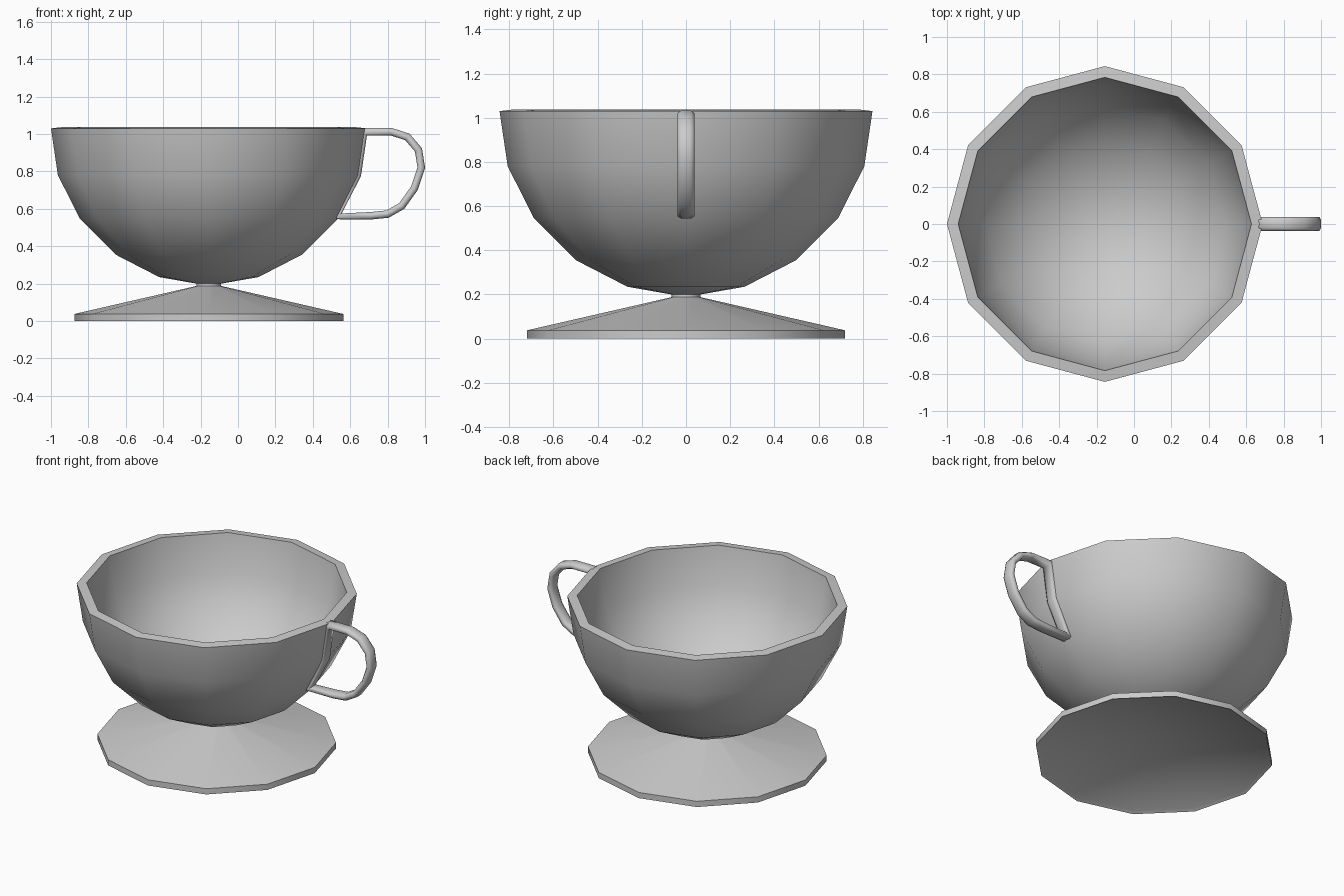
import bpy, bmesh, math
from mathutils import Vector

if "Cube" in bpy.data.objects:
    bpy.data.objects.remove(bpy.data.objects["Cube"])

AXIS_X = -0.156   # centre of bowl and foot
SIDES = 12


def finish(name, bm, angle=42):
    bmesh.ops.recalc_face_normals(bm, faces=bm.faces)
    mesh = bpy.data.meshes.new(name)
    bm.to_mesh(mesh)
    bm.free()
    ob = bpy.data.objects.new(name, mesh)
    bpy.context.collection.objects.link(ob)
    bpy.ops.object.select_all(action='DESELECT')
    ob.select_set(True)
    bpy.context.view_layer.objects.active = ob
    bpy.ops.object.shade_smooth_by_angle(angle=math.radians(angle))
    return ob


def lathe(name, profile):
    """Revolve (radius, z) points, starting and ending on the axis."""
    bm = bmesh.new()
    rings = []
    for r, z in profile:
        if r == 0:
            rings.append([bm.verts.new((AXIS_X, 0, z))] * SIDES)
        else:
            rings.append([bm.verts.new((AXIS_X + r * math.cos(a), r * math.sin(a), z))
                          for a in (math.tau * i / SIDES for i in range(SIDES))])
    for lo, hi in zip(rings, rings[1:]):
        for i in range(SIDES):
            j = (i + 1) % SIDES
            bm.faces.new(dict.fromkeys((lo[i], lo[j], hi[j], hi[i])))
    return finish(name, bm)


def sweep_loop(name, path, section):
    """Sweep a (sideways, in-plane) section round a closed path of (x, z) points."""
    bm = bmesh.new()
    pts = [Vector(p) for p in path]
    n, m = len(pts), len(section)
    rings = []
    for k, p in enumerate(pts):
        a = (p - pts[k - 1]).normalized()
        b = (pts[(k + 1) % n] - p).normalized()
        t = (a + b).normalized()
        stretch = 1 / max(t.dot(a), 0.7)     # mitre the corners
        out = Vector((-t.y, t.x)) * stretch
        rings.append([bm.verts.new((p.x + out.x * v, u, p.y + out.y * v))
                      for u, v in section])
    for k in range(n):
        r0, r1 = rings[k], rings[(k + 1) % n]
        for i in range(m):
            j = (i + 1) % m
            bm.faces.new((r0[i], r0[j], r1[j], r1[i]))
    return finish(name, bm, 75)


# Bowl: outside from the bottom up, over the rim, back down inside
lathe("bowl", [(0, 0.2), (0.065, 0.2), (0.265, 0.235), (0.498, 0.355), (0.688, 0.545),
               (0.807, 0.78), (0.844, 1.03), (0.784, 1.037), (0.745, 0.79),
               (0.638, 0.58), (0.457, 0.405), (0.24, 0.295), (0, 0.255)])

# Foot: thin conical shell, hollow below, with a short neck
lathe("foot", [(0, 0.155), (0.70, 0.012), (0.719, 0), (0.719, 0.038), (0.065, 0.188),
               (0.065, 0.203), (0, 0.203)])

# Handle: closed loop whose inner side forms a thin rib along the bowl
sweep_loop("handle",
           [(0.672, 1.012), (0.82, 1.012), (0.905, 0.985), (0.965, 0.915), (0.980, 0.82),
            (0.943, 0.71), (0.875, 0.615), (0.80, 0.572), (0.71, 0.563), (0.53, 0.560),
            (0.638, 0.78)],
           [(0.038, -0.010), (0.038, 0.010), (0.022, 0.020), (-0.022, 0.020),
            (-0.038, 0.010), (-0.038, -0.010), (-0.022, -0.020), (0.022, -0.020)])
